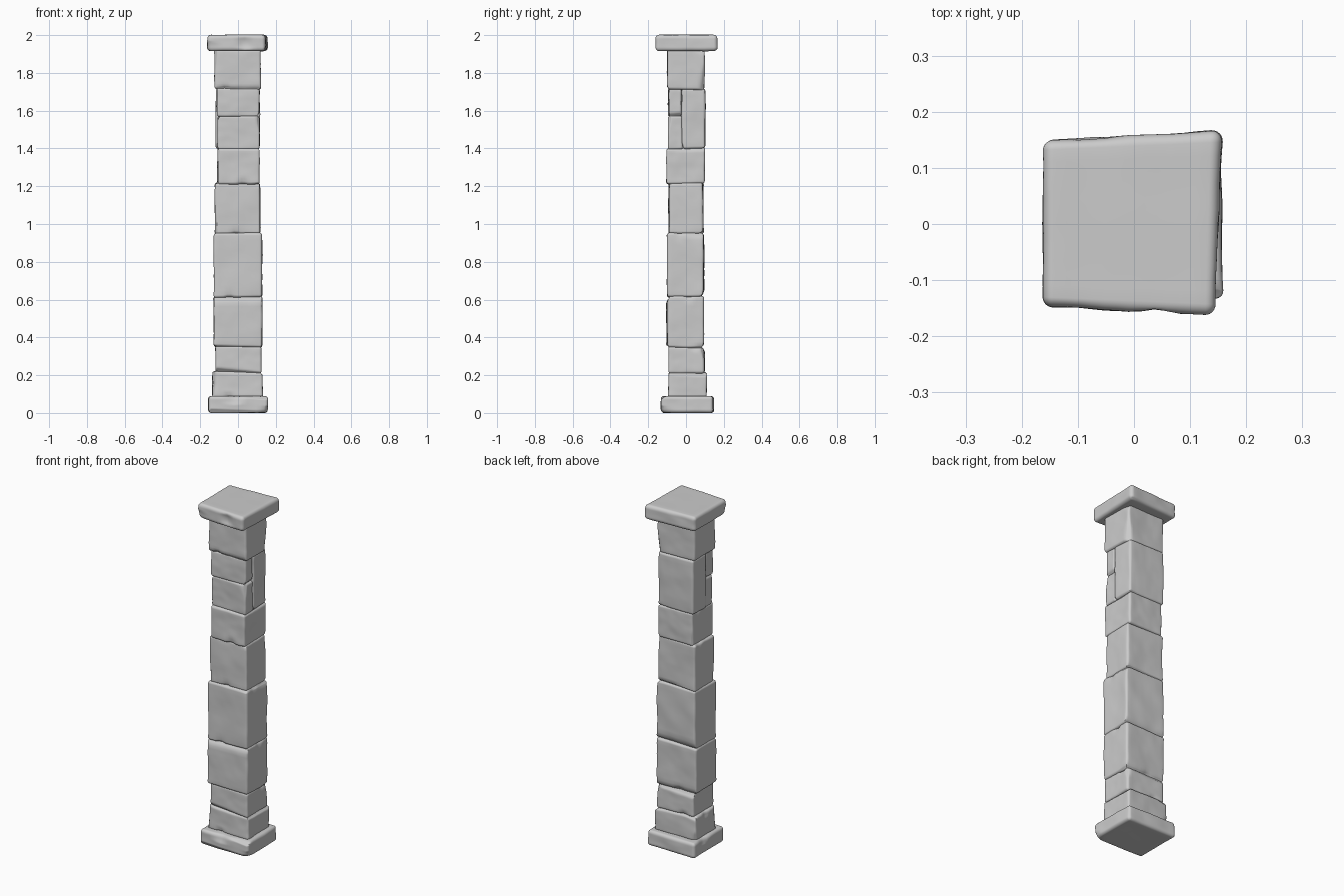
import bpy, bmesh, random
from mathutils import Vector, noise

if "Cube" in bpy.data.objects:
    bpy.data.objects.remove(bpy.data.objects["Cube"])

random.seed(7)
CUTS = 19


def spread(t, half, r):
    """Remap an even -1..1 grid so rows gather in the rounded edge zone."""
    n = round((t + 1) / 2 * (CUTS + 1))
    k = min(n, CUTS + 1 - n)
    inner = half - r
    if k <= 4:
        d = half - r * k / 4
    else:
        d = inner * (1 - (k - 4) / ((CUTS + 1) / 2 - 4))
    return -d if n <= (CUTS + 1) / 2 else d


def stone(name, x0, x1, y0, y1, z0, z1, r=0.014, tilt0=(0, 0), tilt1=(0, 0),
          plan=None, facets=4, chips=()):
    """Worn stone block: rounded box, skewed plan, flat worn edges, small dents."""
    half = Vector((x1 - x0, y1 - y0, z1 - z0)) / 2
    mid = Vector((x0 + x1, y0 + y1, z0 + z1)) / 2
    bm = bmesh.new()
    bmesh.ops.create_cube(bm, size=2)
    bmesh.ops.subdivide_edges(bm, edges=bm.edges[:], cuts=CUTS, use_grid_fill=True)

    # inward offsets of the four plan corners: (-,-) (+,-) (+,+) (-,+)
    if plan is None:
        plan = [(random.uniform(0, .007), random.uniform(0, .007)) for _ in range(4)]
    signs = [(-1, -1), (1, -1), (1, 1), (-1, 1)]

    # planes that wear down random edges
    planes = []
    for _ in range(facets):
        s = [random.choice((-1, 1)) for _ in range(3)]
        s[random.randrange(3)] = random.uniform(-.25, .25)
        n = Vector([a * random.uniform(.7, 1.3) for a in s]).normalized()
        reach = sum(abs(n[i]) * half[i] for i in range(3))
        planes.append((n, reach - random.uniform(.008, .018)))

    seed = Vector((random.random(), random.random(), random.random())) * 50
    for v in bm.verts:
        p = Vector([spread(v.co[i], half[i], r) for i in range(3)])
        c = Vector([max(-half[i] + r, min(half[i] - r, p[i])) for i in range(3)])
        nrm = (p - c).normalized()
        p = c + nrm * r
        for n, d in planes:
            over = p.dot(n) - d
            if over > 0:
                p -= n * over
        u, w, h = p.x / half.x, p.y / half.y, (p.z / half.z + 1) / 2
        for (sx, sy), (ox, oy) in zip(signs, plan):
            wt = (1 + sx * u) * (1 + sy * w) / 4
            p.x -= sx * ox * wt
            p.y -= sy * oy * wt
        p += mid
        tx = tilt0[0] + (tilt1[0] - tilt0[0]) * h
        ty = tilt0[1] + (tilt1[1] - tilt0[1]) * h
        p.z += tx * p.x + ty * p.y
        bump = noise.noise(p * 9 + seed) * .004 + noise.noise(p * 25 + seed) * .0015
        side = Vector((nrm.x, nrm.y, nrm.z * .3))
        p += side * (bump - .001)
        for centre, size, depth in chips:
            q = (p - Vector(centre)).length / size
            if q < 1:
                p += (mid - Vector(centre)).normalized() * depth * (1 - q * q)
        v.co = p
    me = bpy.data.meshes.new(name)
    bm.to_mesh(me)
    bm.free()
    me.shade_smooth()
    ob = bpy.data.objects.new(name, me)
    bpy.context.collection.objects.link(ob)
    return ob


# base slab and cap slab
stone("base_slab", -.16, .16, -.145, .152, 0, .09, r=.018, facets=2,
      plan=[(.003, .012), (0, .01), (.006, .008), (.002, .002)],
      chips=[((-.02, -.14, .09), .05, .012), ((-.16, .06, .09), .04, .012),
             ((.155, -.13, .0), .04, .012)])
stone("cap_slab", -.163, .158, -.163, .166, 1.915, 2.002, r=.02, facets=1,
      plan=[(.0, .015), (.012, .0), (.002, .0), (.0, .016)],
      chips=[((.04, -.16, 1.96), .04, .012), ((-.15, -.15, 1.93), .04, .008)])

# full-width shaft courses: x0, x1, y0, y1, z0, z1
courses = [
    (-.14, .137, -.097, .113, .085, .215),
    (-.126, .127, -.097, .103, .215, .35),
    (-.132, .132, -.106, .098, .35, .615),
    (-.131, .133, -.106, .098, .615, .95),
    (-.126, .122, -.097, .097, .95, 1.215),
    (-.112, .117, -.106, .106, 1.215, 1.40),
    None,
    (-.126, .122, -.106, .102, 1.715, 1.92),
]
tilts = [(0, 0)] + [(random.uniform(-.04, .04), random.uniform(-.04, .04))
                    for _ in range(7)] + [(0, 0)]
for i, c in enumerate(courses):
    if c:
        x0, x1, y0, y1, z0, z1 = c
        chips = [((random.uniform(-.08, .08), random.choice((y0, y1)), z0), .03, .008),
                 ((random.choice((x0, x1)), random.uniform(-.06, .06), z1), .03, .008)]
        stone(f"shaft_block_{i + 1}", x0, x1, y0, y1, z0 - .003, z1 + .003,
              tilt0=tilts[i], tilt1=tilts[i + 1], chips=chips)

# split course: one tall stone behind, two smaller stones in front
t0, t1 = tilts[6], tilts[7]
stone("split_back_block", -.12, .118, -.025, .105, 1.397, 1.718, tilt0=t0, tilt1=t1)
stone("split_front_lower_block", -.116, .117, -.097, -.016, 1.397, 1.572,
      r=.012, tilt0=t0, facets=3)
stone("split_front_upper_block", -.114, .116, -.097, -.019, 1.568, 1.718,
      r=.012, tilt1=t1, facets=3)
